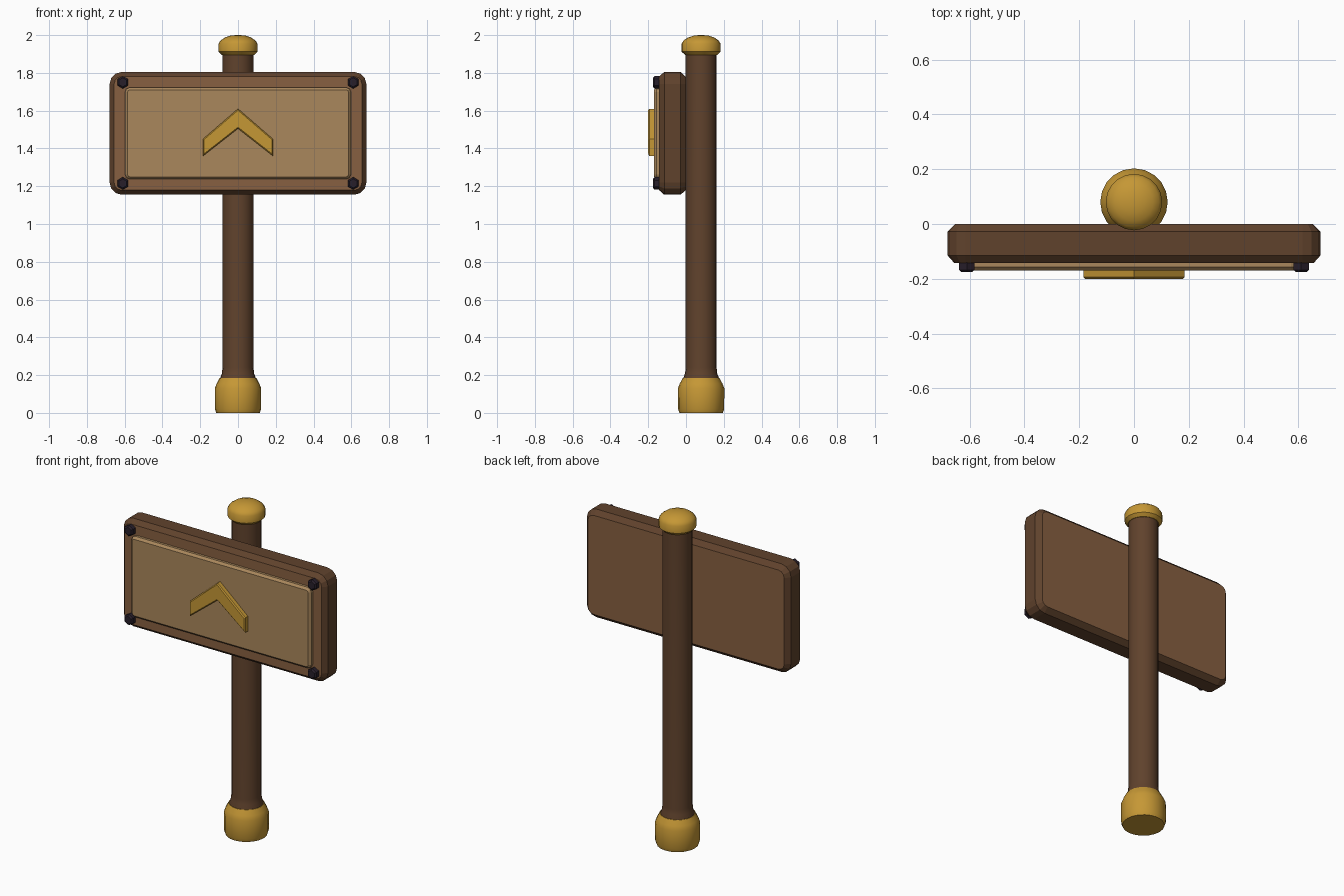
import bpy, bmesh, math
from mathutils import Matrix

if "Cube" in bpy.data.objects:
    bpy.data.objects.remove(bpy.data.objects["Cube"])


def material(name, rgb):
    m = bpy.data.materials.new(name)
    m.diffuse_color = (*[(c / 255) ** 2.2 for c in rgb], 1)
    m.use_nodes = True
    m.node_tree.nodes["Principled BSDF"].inputs["Base Color"].default_value = m.diffuse_color
    return m


dark_wood = material("dark wood", (96, 68, 48))
mid_wood = material("mid wood", (134, 96, 67))
tan_wood = material("tan wood", (168, 134, 92))
gold = material("gold", (196, 150, 56))
iron = material("dark iron", (44, 36, 46))


def finish(name, bm, *mats, smooth=None):
    bmesh.ops.recalc_face_normals(bm, faces=bm.faces)
    me = bpy.data.meshes.new(name)
    bm.to_mesh(me)
    bm.free()
    ob = bpy.data.objects.new(name, me)
    bpy.context.collection.objects.link(ob)
    for m in mats:
        me.materials.append(m)
    if smooth:
        bpy.ops.object.select_all(action='DESELECT')
        ob.select_set(True)
        bpy.context.view_layer.objects.active = ob
        bpy.ops.object.shade_smooth_by_angle(angle=math.radians(smooth))
    return ob


def lathe(name, profile, mat, y=0.08, sides=20):
    """Spin (radius, z) points round the post axis, with closed ends."""
    bm = bmesh.new()
    rings = []
    for r, z in profile:
        rings.append([bm.verts.new((r * math.cos(2 * math.pi * i / sides),
                                    y + r * math.sin(2 * math.pi * i / sides), z))
                      for i in range(sides)])
    for a, b in zip(rings, rings[1:]):
        for i in range(sides):
            j = (i + 1) % sides
            bm.faces.new((a[i], a[j], b[j], b[i]))
    bm.faces.new(rings[0])
    bm.faces.new(rings[-1])
    return finish(name, bm, mat, smooth=35)


def rounded_rect(w, h, r, seg):
    """Outline in x, z with rounded corners; w and h are half sizes."""
    pts = []
    for k, (sx, sz) in enumerate([(1, 1), (-1, 1), (-1, -1), (1, -1)]):
        for i in range(seg + 1):
            a = math.pi / 2 * (k + i / seg)
            pts.append((sx * (w - r) + r * math.cos(a), sz * (h - r) + r * math.sin(a)))
    return pts


def slab(name, w, h, zc, r, seg, layers, mats):
    """Stack rounded rectangles along y; layers are (y, inset)."""
    bm = bmesh.new()
    rings = [[bm.verts.new((x, y, zc + z))
              for x, z in rounded_rect(w - d, h - d, max(r - d, 0.008), seg)]
             for y, d in layers]
    n = len(rings[0])
    for a, b in zip(rings, rings[1:]):
        for i in range(n):
            j = (i + 1) % n
            bm.faces.new((a[i], a[j], b[j], b[i]))
    for ring in (rings[0], rings[-1]):
        bm.faces.new(ring).material_index = len(mats) - 1
    return finish(name, bm, *mats)


# Post with a small flare above the base
lathe("post", [(0.097, 0.15), (0.094, 0.185), (0.085, 0.21), (0.082, 0.24), (0.082, 1.92)], dark_wood)

# Metal foot and cap
lathe("base_sleeve", [(0.115, 0), (0.122, 0.02), (0.123, 0.13), (0.113, 0.155), (0.097, 0.185)], gold)
lathe("post_cap", [(0.085, 1.895), (0.103, 1.912), (0.103, 1.955), (0.092, 1.972),
                   (0.07, 1.987), (0.04, 1.997), (0.012, 2.0)], gold)

# Sign board with dark edges and lighter faces
slab("sign_board", 0.68, 0.325, 1.48, 0.065, 3,
     [(0.0, 0.027), (-0.028, 0), (-0.115, 0), (-0.142, 0.024)], [dark_wood, mid_wood])

# Raised panel
slab("sign_panel", 0.598, 0.243, 1.48, 0.025, 2,
     [(-0.13, 0), (-0.157, 0), (-0.17, 0.013)], [tan_wood])

# Chevron emblem
outline = [(0, 1.61), (0.185, 1.45), (0.185, 1.36), (0, 1.505), (-0.185, 1.36), (-0.185, 1.45)]
bm = bmesh.new()
face = bm.faces.new([bm.verts.new((x, -0.2, z)) for x, z in outline])
ext = bmesh.ops.extrude_face_region(bm, geom=[face])
bmesh.ops.translate(bm, vec=(0, 0.04, 0), verts=[v for v in ext["geom"] if isinstance(v, bmesh.types.BMVert)])
front = [e for e in bm.edges if all(v.co.y < -0.19 for v in e.verts)]
bmesh.ops.recalc_face_normals(bm, faces=bm.faces)
bmesh.ops.bevel(bm, geom=front, offset=0.006, segments=1, affect='EDGES')
finish("chevron", bm, gold)

# Hexagonal bolts in the corners
for sx, tx in ((-1, "left"), (1, "right")):
    for z, tz in ((1.215, "lower"), (1.75, "upper")):
        bm = bmesh.new()
        bmesh.ops.create_cone(bm, cap_ends=True, segments=6, radius1=0.033, radius2=0.033, depth=0.05)
        rim = [e for e in bm.edges if abs(e.verts[0].co.z - e.verts[1].co.z) < 1e-4]
        bmesh.ops.bevel(bm, geom=rim, offset=0.008, segments=1, affect='EDGES')
        bmesh.ops.transform(bm, verts=bm.verts,
                            matrix=Matrix.Translation((sx * 0.61, -0.15, z)) @ Matrix.Rotation(math.pi / 2, 4, 'X'))
        finish(f"bolt_{tz}_{tx}", bm, iron)
